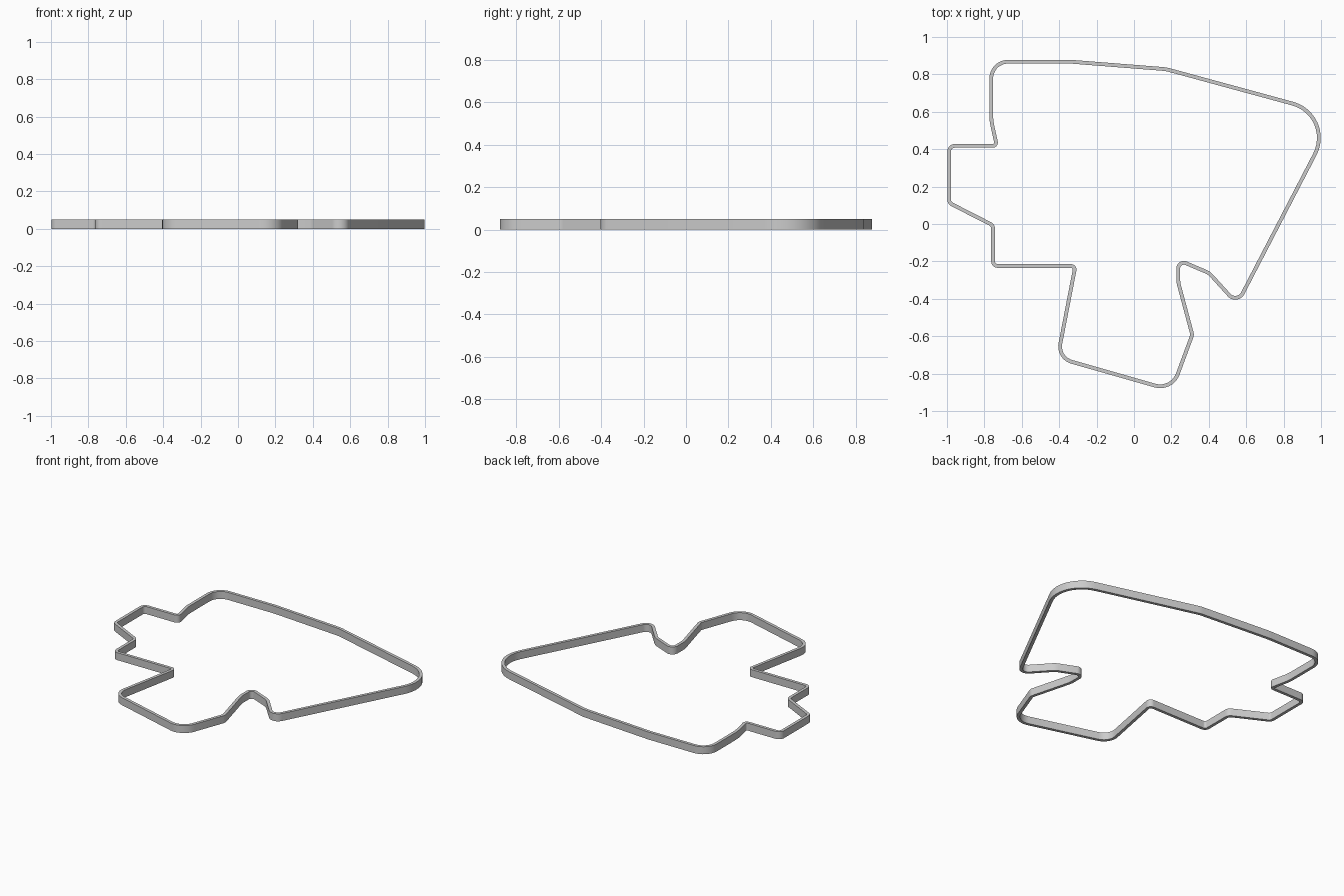
import bpy, bmesh, math
from mathutils import Vector

if "Cube" in bpy.data.objects:
    bpy.data.objects.remove(bpy.data.objects["Cube"])

HEIGHT, WALL = 0.05, 0.02

# wall centreline corners, clockwise: x, y, fillet radius
CORNERS = [
    (-0.765, 0.87, 0.09), (-0.34, 0.87, 0.3), (0.17, 0.83, 0.15),
    (1.074, 0.584, 0.19), (0.55, -0.425, 0.045), (0.40, -0.26, 0.08),
    (0.235, -0.19, 0.03), (0.235, -0.31, 0.12), (0.31, -0.59, 0.035),
    (0.20, -0.887, 0.10), (-0.41, -0.713, 0.085), (-0.315, -0.222, 0.02),
    (-0.755, -0.222, 0.025), (-0.755, -0.005, 0.03), (-0.99, 0.115, 0.03),
    (-0.99, 0.42, 0.03), (-0.735, 0.42, 0.018), (-0.765, 0.555, 0.25),
]


def fillet(a, b, c, r):
    """Arc points that round the corner b between a and c."""
    u, v = (a - b).normalized(), (c - b).normalized()
    half = u.angle(v) / 2
    t = r / math.tan(half)
    centre = b + (u + v).normalized() * r / math.sin(half)
    p, q = b + u * t - centre, b + v * t - centre
    sweep = p.angle(q)
    n = max(2, math.ceil(sweep / math.radians(9)))
    return [centre + (p * math.sin(sweep * (1 - k / n)) + q * math.sin(sweep * k / n))
            / math.sin(sweep) for k in range(n + 1)]


def offset(path, d):
    """Parallel copy of a closed path with mitred joints."""
    out = []
    for i, p in enumerate(path):
        e = (p - path[i - 1]).normalized()
        f = (path[(i + 1) % len(path)] - p).normalized()
        m = Vector((-e.y, e.x, 0)) + Vector((-f.y, f.x, 0))
        out.append(p + m * (2 * d / m.length_squared))
    return out


pts = [Vector((x, y, 0)) for x, y, r in CORNERS]
path = []
for i, (x, y, r) in enumerate(CORNERS):
    path += fillet(pts[i - 1], pts[i], pts[(i + 1) % len(pts)], r)

# outer and inner wall loops, centred on the origin
outer, inner = offset(path, WALL / 2), offset(path, -WALL / 2)
mid = Vector([(max(p[k] for p in outer) + min(p[k] for p in outer)) / 2 for k in range(3)])
up = Vector((0, 0, HEIGHT))

# outline wall: rectangular section swept round the closed path
bm = bmesh.new()
rings = [[bm.verts.new(p - mid + z) for p in loop]
         for loop, z in ((outer, up * 0), (outer, up), (inner, up), (inner, up * 0))]
n = len(path)
for k in range(4):
    a, b = rings[k], rings[(k + 1) % 4]
    for i in range(n):
        j = (i + 1) % n
        bm.faces.new((a[i], a[j], b[j], b[i]))
bmesh.ops.recalc_face_normals(bm, faces=bm.faces)
mesh = bpy.data.meshes.new("outline_wall")
bm.to_mesh(mesh)
bm.free()
obj = bpy.data.objects.new("outline_wall", mesh)
bpy.context.collection.objects.link(obj)
bpy.context.view_layer.objects.active = obj
obj.select_set(True)
bpy.ops.object.shade_smooth_by_angle(angle=math.radians(30))
